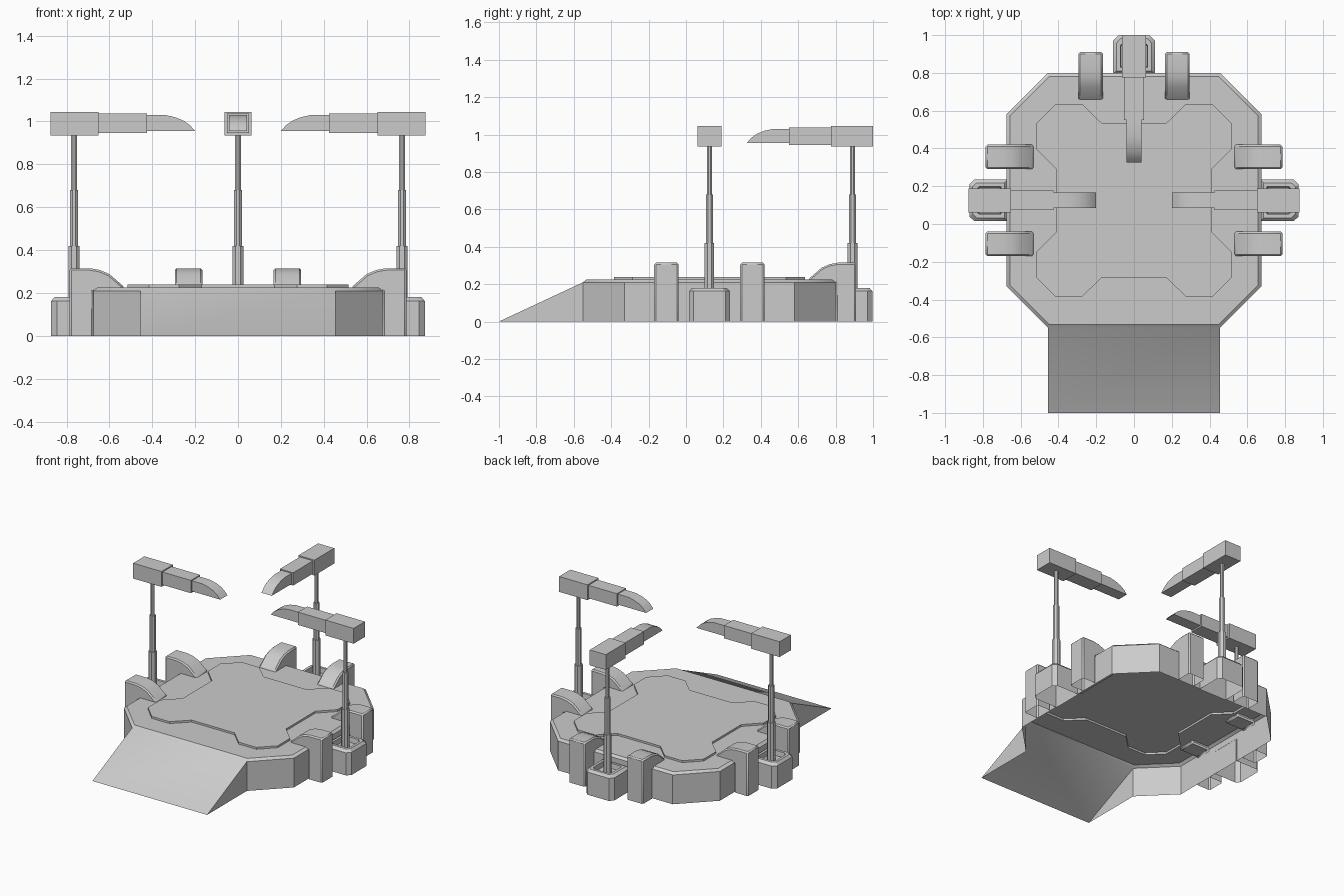
import bpy, bmesh, math
from mathutils import Vector

if "Cube" in bpy.data.objects:
    bpy.data.objects.remove(bpy.data.objects["Cube"])

CY = 0.125  # y of the platform centre
grey = bpy.data.materials.new("light grey")
grey.diffuse_color = (0.6, 0.6, 0.6, 1)
grey.use_nodes = True
grey.node_tree.nodes["Principled BSDF"].inputs["Base Color"].default_value = grey.diffuse_color


def finish(bm, name, angle=0, bevel=0, radial=True):
    """Turn a bmesh into an object; radial parts are turned about the centre."""
    bmesh.ops.recalc_face_normals(bm, faces=bm.faces)
    me = bpy.data.meshes.new(name)
    bm.to_mesh(me)
    bm.free()
    me.materials.append(grey)
    ob = bpy.data.objects.new(name, me)
    bpy.context.collection.objects.link(ob)
    if radial:
        ob.location.y = CY
        ob.rotation_euler.z = math.radians(angle)
    if bevel:
        mod = ob.modifiers.new("edges", 'BEVEL')
        mod.width, mod.segments = bevel, 1
        mod.limit_method, mod.angle_limit = 'ANGLE', math.radians(40)
    bpy.ops.object.select_all(action='DESELECT')
    ob.select_set(True)
    bpy.context.view_layer.objects.active = ob
    bpy.ops.object.shade_smooth_by_angle(angle=math.radians(32))
    return ob


def ring(bm, pts, z):
    return [bm.verts.new((x, y, z)) for x, y in pts]


def bridge(bm, a, b, skip=()):
    for i in range(len(a)):
        if i not in skip:
            j = (i + 1) % len(a)
            bm.faces.new((a[i], a[j], b[j], b[i]))


def extrude(bm, profile, t0, t1, open_edge=None):
    """Extrude an (r, z) profile sideways from t0 to t1."""
    a = [bm.verts.new((r, t0, z)) for r, z in profile]
    b = [bm.verts.new((r, t1, z)) for r, z in profile]
    bm.faces.new(a)
    bm.faces.new(b)
    bridge(bm, a, b, skip=() if open_edge is None else (open_edge,))


def octagon(h, c):
    return [(-c, -h), (c, -h), (h, -c), (h, c), (c, h), (-c, h), (-h, c), (-h, -c)]


# Platform shell with open underside, entry ramp and raised deck
bm = bmesh.new()
low = ring(bm, octagon(0.675, 0.455), 0)
mid = ring(bm, octagon(0.675, 0.455), 0.21)
top = ring(bm, octagon(0.657, 0.448), 0.225)
bridge(bm, low, mid, skip=(0,))
bridge(bm, mid, top)
tip = ring(bm, [(-0.455, -1.125), (0.455, -1.125)], 0)
bm.faces.new((tip[0], tip[1], mid[1], mid[0]))
for i in (0, 1):
    bm.faces.new((tip[i], low[i], mid[i]))
# One quarter of the deck outline, turned four times
quarter = [(0.17, -0.408), (0.275, -0.51), (0.415, -0.51),
           (0.515, -0.41), (0.515, -0.27), (0.41, -0.165)]
deck = []
for sx, sy in ((1, 1), (1, -1), (-1, -1), (-1, 1)):
    pts = [(x * sx, y * sy) for x, y in quarter]
    deck += pts if sx * sy > 0 else pts[::-1]
d0 = ring(bm, deck, 0.225)
d1 = ring(bm, deck, 0.239)
bridge(bm, d0, d1)
bm.faces.new(d1)
# Flat margin between platform rim and deck
edges = [bm.edges.get((r[i - 1], r[i])) for r in (top, d0) for i in range(len(r))]
bmesh.ops.triangle_fill(bm, edges=edges, use_beauty=True)
for v in bm.verts:
    v.co.y += CY
finish(bm, "platform", radial=False)

clamp_profile = [(0.785, 0), (0.785, 0.315), (0.69, 0.315), (0.645, 0.307), (0.60, 0.288),
                 (0.53, 0.227), (0.53, 0.205), (0.675, 0.205), (0.675, 0)]
tip_profile = [(0.425, 0.955), (0.425, 1.03), (0.34, 1.03), (0.295, 1.02),
               (0.255, 1.004), (0.225, 0.983), (0.2, 0.955)]
base_outline = [(0.67, -0.11), (0.845, -0.11), (0.872, -0.085),
                (0.872, 0.085), (0.845, 0.11), (0.67, 0.11)]

for angle, side in ((0, "right"), (90, "back"), (180, "left")):
    # Clamps hooked over the platform rim
    for s, n in ((1, "a"), (-1, "b")):
        bm = bmesh.new()
        extrude(bm, clamp_profile, s * 0.165, s * 0.295, open_edge=8)
        finish(bm, f"{side}_clamp_{n}", angle, bevel=0.009)

    # Post base: chamfered block with a sunken socket
    bm = bmesh.new()

    def scaled(k):
        return [(0.771 + (r - 0.771) * k, t * k) for r, t in base_outline]
    rings = [ring(bm, scaled(k), z) for k, z in
             ((1, 0), (1, 0.162), (0.84, 0.18), (0.66, 0.18), (0.62, 0.145))]
    for a, b in zip(rings, rings[1:]):
        bridge(bm, a, b)
    bm.faces.new(rings[-1])
    finish(bm, f"{side}_post_base", angle)

    # Telescoping post
    bm = bmesh.new()
    prev = None
    for rad, z in ((0.028, 0.145), (0.028, 0.42), (0.021, 0.42),
                   (0.021, 0.68), (0.014, 0.68), (0.014, 0.94)):
        cur = ring(bm, [(0.765 + rad * math.cos((i + .5) * math.pi / 4),
                         rad * math.sin((i + .5) * math.pi / 4)) for i in range(8)], z)
        if prev:
            bridge(bm, prev, cur)
        prev = cur
    finish(bm, f"{side}_post", angle)

    # Overhead arm: head box, sleeve and curved tip
    for name, prof, w in (
            ("head", [(0.65, 0.935), (0.65, 1.045), (0.875, 1.045), (0.875, 0.935)], 0.064),
            ("sleeve", [(0.425, 0.945), (0.425, 1.037), (0.65, 1.037), (0.65, 0.945)], 0.052),
            ("tip", tip_profile, 0.041)):
        bm = bmesh.new()
        extrude(bm, prof, -w, w)
        finish(bm, f"{side}_arm_{name}", angle)
